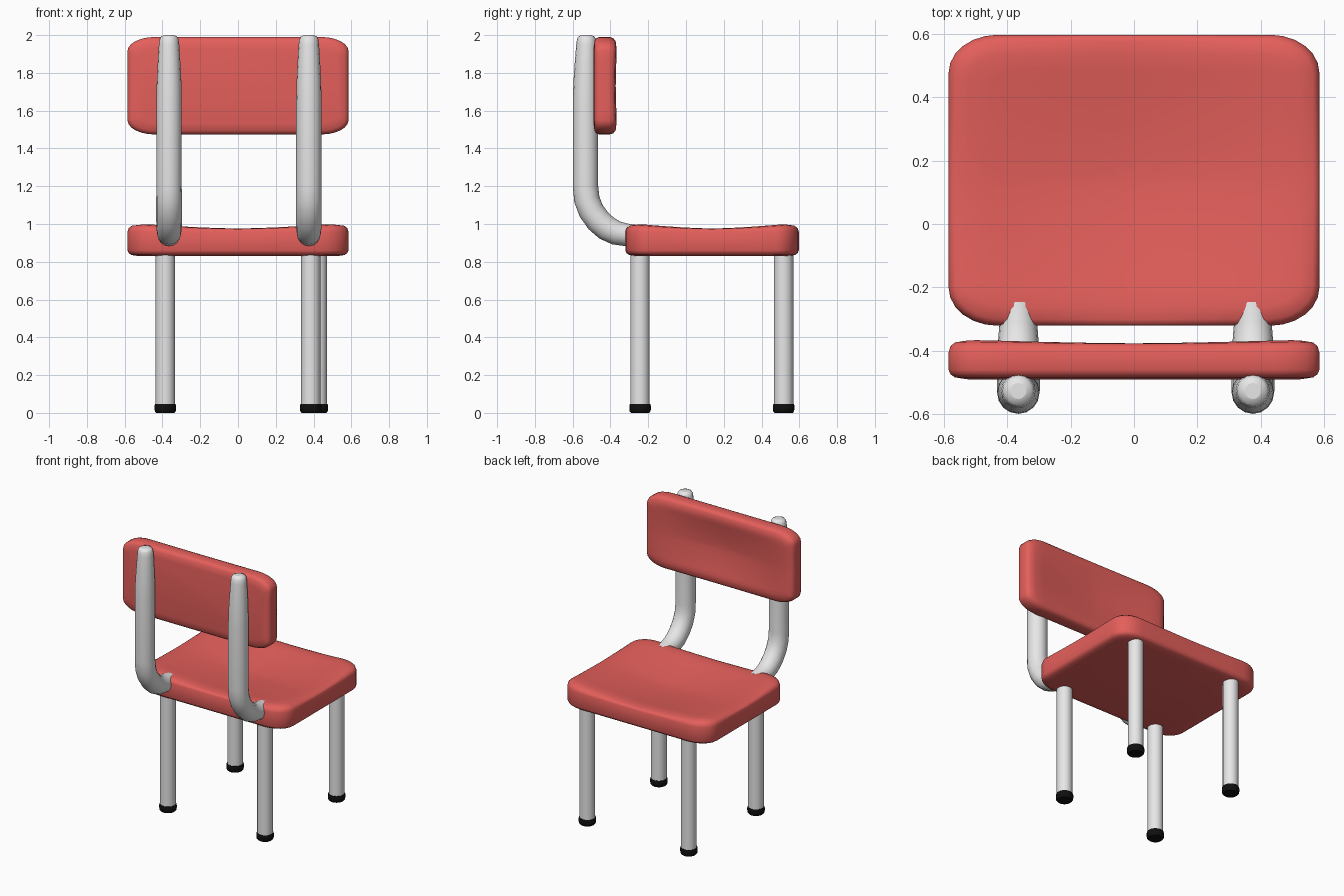
import bpy, bmesh, math
from mathutils import Vector

if "Cube" in bpy.data.objects:
    bpy.data.objects.remove(bpy.data.objects["Cube"], do_unlink=True)


def material(name, rgb):
    mat = bpy.data.materials.new(name)
    mat.use_nodes = True
    mat.diffuse_color = (*rgb, 1)
    mat.node_tree.nodes["Principled BSDF"].inputs["Base Color"].default_value = (*rgb, 1)
    return mat


red = material("red plastic", (0.78, 0.115, 0.105))
grey = material("pale metal", (0.8, 0.8, 0.8))
black = material("black rubber", (0.005, 0.005, 0.005))


def smooth(obj, angle=40):
    bpy.ops.object.select_all(action="DESELECT")
    obj.select_set(True)
    bpy.context.view_layer.objects.active = obj
    bpy.ops.object.shade_smooth_by_angle(angle=math.radians(angle))


def add_mesh(name, bm, mat, angle=40):
    bmesh.ops.recalc_face_normals(bm, faces=bm.faces)
    mesh = bpy.data.meshes.new(name)
    bm.to_mesh(mesh)
    bm.free()
    mesh.materials.append(mat)
    obj = bpy.data.objects.new(name, mesh)
    bpy.context.collection.objects.link(obj)
    smooth(obj, angle)
    return obj


def outline(hx, hy, rx, ry, corner=6, side=8):
    """Rounded rectangle with evenly divided straight sides."""
    pts = []
    for k, (sx, sy) in enumerate([(1, 1), (-1, 1), (-1, -1), (1, -1)]):
        for i in range(corner + 1):
            a = math.pi / 2 * (k + i / corner)
            pts.append(Vector((sx * (hx - rx) + rx * math.cos(a),
                               sy * (hy - ry) + ry * math.sin(a))))
    out = []
    for i, p in enumerate(pts):
        out.append(p)
        if i % (corner + 1) == corner:
            q = pts[(i + 1) % len(pts)]
            out += [p.lerp(q, j / side) for j in range(1, side)]
    return out


def pad(name, hx, hy, rx, ry, thick, edge_dip, middle_dip, place):
    """Soft rounded slab with a dished upper face; place maps it into position."""
    bm = bmesh.new()

    def dip(x, y):
        fu = 1 - min(1, abs(x) / (hx * 0.85)) ** 1.5
        fv = 1 - min(1, abs(y) / (hy * 0.85)) ** 1.5
        return edge_dip * (fu + fv) + middle_dip * fu * fv

    # inset, height, dish strength, shrink towards the middle
    profile = [(0.06, 0, 0, 1), (0.02, 0.006, 0, 1), (0.006, 0.016, 0, 1), (0, 0.03, 0, 1),
               (0, thick - 0.04, 0, 1), (0.006, thick - 0.02, 0.4, 1),
               (0.02, thick - 0.007, 0.8, 1), (0.06, thick, 1, 1)]
    profile += [(0.06, thick, 1, 1 - i / 8) for i in range(1, 8)]
    rings = []
    for inset, z, strength, shrink in profile:
        pts = outline(hx - inset, hy - inset, rx - inset * 0.6, ry - inset * 0.6)
        rings.append([bm.verts.new(place(p.x * shrink, p.y * shrink,
                                         z - strength * dip(p.x * shrink, p.y * shrink)))
                      for p in pts])
    n = len(rings[0])
    for a, b in zip(rings, rings[1:]):
        for i in range(n):
            j = (i + 1) % n
            bm.faces.new((a[i], a[j], b[j], b[i]))
    bm.faces.new(rings[0])
    middle = bm.verts.new(place(0, 0, thick - dip(0, 0)))
    for i in range(n):
        bm.faces.new((rings[-1][i], rings[-1][(i + 1) % n], middle))
    return add_mesh(name, bm, red, 60)


def lathe(name, x, y, profile, mat, sides=32):
    """Closed turned shape from (radius, height) pairs."""
    bm = bmesh.new()
    rings = [[bm.verts.new((x + r * math.cos(2 * math.pi * i / sides),
                            y + r * math.sin(2 * math.pi * i / sides), z))
              for i in range(sides)] for r, z in profile]
    for a, b in zip(rings, rings[1:]):
        for i in range(sides):
            j = (i + 1) % sides
            bm.faces.new((a[i], a[j], b[j], b[i]))
    bm.faces.new(rings[0])
    bm.faces.new(rings[-1])
    return add_mesh(name, bm, mat)


# Seat and backrest
pad("seat", 0.585, 0.459, 0.155, 0.12, 0.17, 0.024, 0.02,
    lambda x, y, z: (x, y + 0.138, z + 0.83))
pad("backrest", 0.585, 0.258, 0.145, 0.075, 0.125, 0.007, 0.025,
    lambda x, y, z: (x, z - 0.49, y + 1.732))

# Legs with rubber feet
for name, x, y in [("back_right", -0.385, -0.243), ("back_left", 0.385, -0.243),
                   ("front_right", -0.385, 0.517), ("front_left", 0.42, 0.517)]:
    lathe(name + "_leg", x, y, [(0.051, 0.03), (0.051, 0.88)], grey)
    lathe(name + "_foot", x, y, [(0.048, 0), (0.055, 0.008), (0.057, 0.02),
                                 (0.057, 0.038), (0.054, 0.048)], black)

# Bent back supports: y, z, radius along the tube
path = [(-0.25, 0.938, 0.055), (-0.32, 0.943, 0.06), (-0.37, 0.953, 0.064),
        (-0.42, 0.978, 0.067), (-0.465, 1.018, 0.068), (-0.502, 1.07, 0.068),
        (-0.525, 1.13, 0.068), (-0.532, 1.2, 0.067), (-0.532, 1.65, 0.067),
        (-0.531, 1.75, 0.065), (-0.529, 1.85, 0.06), (-0.527, 1.95, 0.054),
        (-0.527, 1.98, 0.05), (-0.527, 1.993, 0.042), (-0.527, 2.0, 0.025)]
for name, x in [("right_back_support", -0.365), ("left_back_support", 0.375)]:
    curve = bpy.data.curves.new(name, "CURVE")
    curve.dimensions = "3D"
    curve.bevel_depth = 1
    curve.bevel_resolution = 6
    curve.use_fill_caps = True
    spline = curve.splines.new("POLY")
    spline.points.add(len(path) - 1)
    for point, (y, z, r) in zip(spline.points, path):
        point.co = (x, y, z, 1)
        point.radius = r
    curve.materials.append(grey)
    obj = bpy.data.objects.new(name, curve)
    bpy.context.collection.objects.link(obj)
    bpy.ops.object.select_all(action="DESELECT")
    obj.select_set(True)
    bpy.context.view_layer.objects.active = obj
    bpy.ops.object.convert(target="MESH")
    smooth(bpy.context.view_layer.objects.active, 60)
